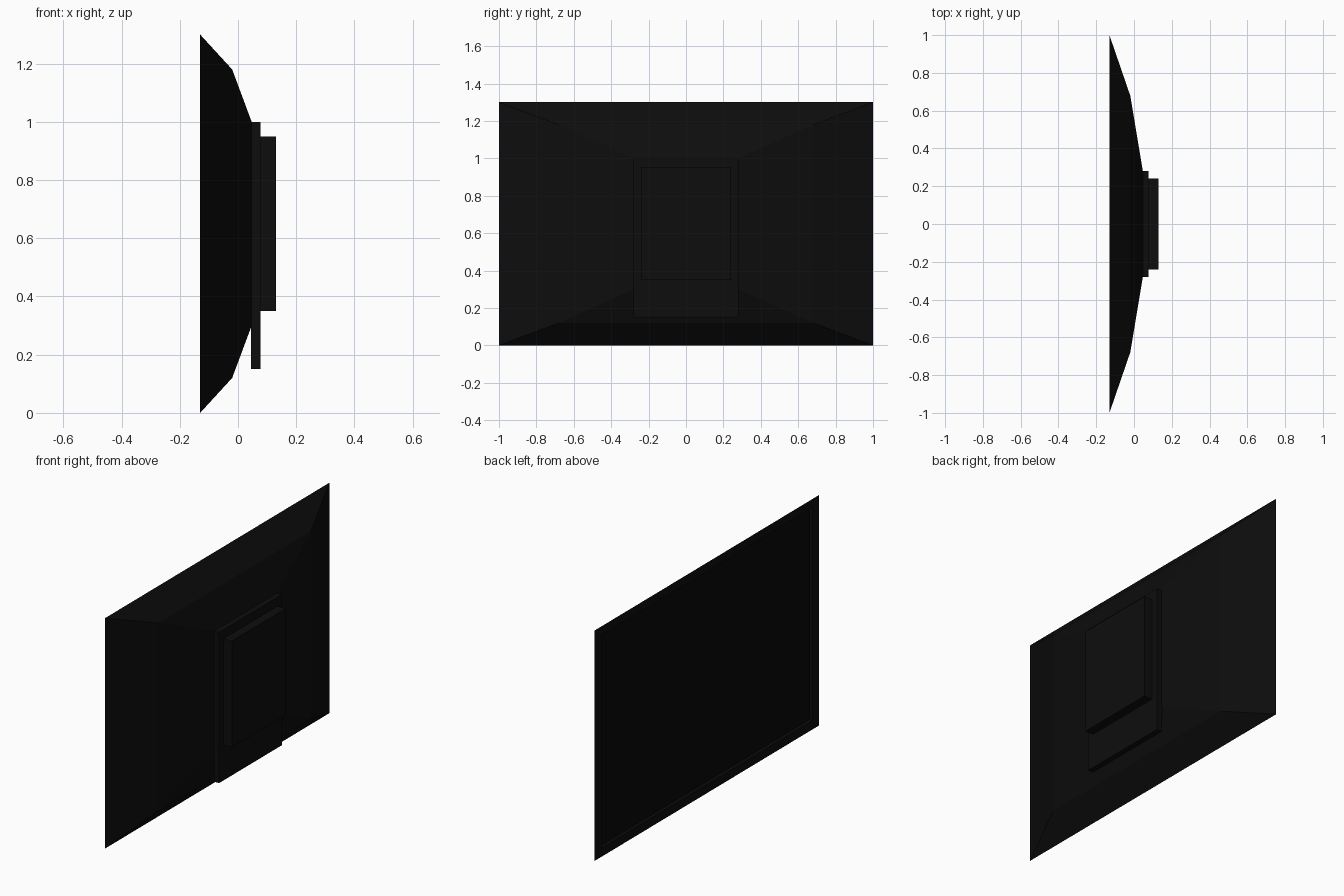
import bpy, bmesh

cube = bpy.data.objects.get("Cube")
if cube:
    bpy.data.objects.remove(cube, do_unlink=True)


def material(name, value):
    m = bpy.data.materials.new(name)
    m.use_nodes = True
    colour = (value, value, value, 1)
    m.diffuse_color = colour
    m.node_tree.nodes["Principled BSDF"].inputs["Base Color"].default_value = colour
    return m


black = material("casing black", 0.004)
glass = material("screen black", 0.003)


def loft(name, sections, mats):
    """Bridge upright rectangles (x, half width, bottom, top); cap both ends."""
    bm = bmesh.new()
    rings = [[bm.verts.new((x, y, z)) for y, z in
              ((-w, lo), (w, lo), (w, hi), (-w, hi))]
             for x, w, lo, hi in sections]
    for a, b in zip(rings, rings[1:]):
        for i in range(4):
            j = (i + 1) % 4
            bm.faces.new((a[i], a[j], b[j], b[i]))
    first = bm.faces.new(rings[0][::-1])
    bm.faces.new(rings[-1])
    first.material_index = len(mats) - 1
    bmesh.ops.recalc_face_normals(bm, faces=bm.faces)
    mesh = bpy.data.meshes.new(name)
    bm.to_mesh(mesh)
    bm.free()
    for m in mats:
        mesh.materials.append(m)
    obj = bpy.data.objects.new(name, mesh)
    bpy.context.collection.objects.link(obj)
    return obj


# Casing: recessed screen, bezel lip, then two tapering steps
loft("casing", [
    (-0.112, 0.94, 0.05, 1.25),
    (-0.13, 0.94, 0.05, 1.25),
    (-0.13, 1.0, 0.0, 1.3),
    (-0.02, 0.68, 0.12, 1.18),
    (0.047, 0.28, 0.30, 1.0),
], [black, glass])

# Mounting plate hangs below the casing's flat centre
loft("mounting_plate", [(0.045, 0.28, 0.15, 1.0),
                        (0.078, 0.28, 0.15, 1.0)], [black])

# Raised box on the plate
loft("mounting_box", [(0.076, 0.24, 0.35, 0.95),
                      (0.13, 0.24, 0.35, 0.95)], [black])
